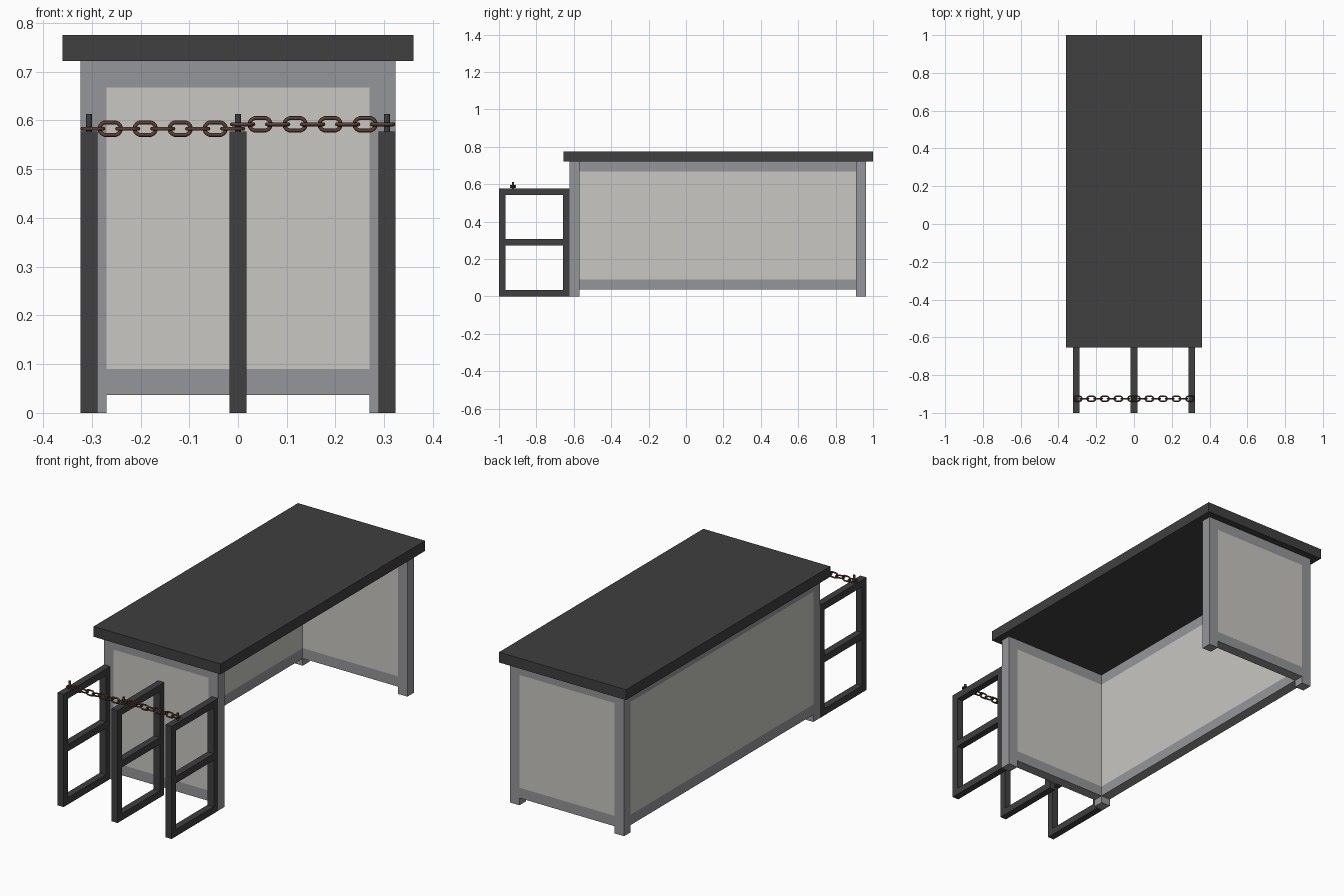
import bpy
import bmesh
import math
from mathutils import Matrix

cube = bpy.data.objects.get("Cube")
if cube:
    bpy.data.objects.remove(cube, do_unlink=True)


def material(name, rgb):
    mat = bpy.data.materials.new(name)
    mat.use_nodes = True
    mat.diffuse_color = (*rgb, 1)
    mat.node_tree.nodes["Principled BSDF"].inputs["Base Color"].default_value = (*rgb, 1)
    return mat


DARK = material("charcoal", (0.05, 0.05, 0.05))
FRAME = material("frame grey", (0.30, 0.305, 0.32))
PANEL = material("panel pale grey", (0.58, 0.57, 0.54))
RUST = material("rusty brown", (0.11, 0.05, 0.035))


def finish(name, bm, mat):
    mesh = bpy.data.meshes.new(name)
    bm.to_mesh(mesh)
    bm.free()
    mesh.materials.append(mat)
    obj = bpy.data.objects.new(name, mesh)
    bpy.context.collection.objects.link(obj)
    return obj


def boxes(name, mat, *spans):
    """One object made of boxes, each given as (x0, x1), (y0, y1), (z0, z1)."""
    bm = bmesh.new()
    for span in spans:
        mid = [(a + b) / 2 for a, b in span]
        size = [b - a for a, b in span]
        bmesh.ops.create_cube(bm, size=1, matrix=Matrix.Translation(mid) @ Matrix.Diagonal((*size, 1)))
    return finish(name, bm, mat)


# Desk top
UNDER = 0.722
boxes("desk_top", DARK, ((-0.36, 0.36), (-0.655, 1), (UNDER, 0.775)))

# Corner posts
OUT, IN = 0.323, 0.27
ends = {"front": (-0.623, -0.57), "back": (0.91, 0.963)}
sides = {"right": (-OUT, -IN), "left": (IN, OUT)}
for end, ys in ends.items():
    for side, xs in sides.items():
        boxes(f"{end}_{side}_post", FRAME, (xs, ys, (0, UNDER)))

# Walls: flush rails above and below a panel, one long side left open
LOW, BOTTOM, TOP = 0.037, 0.09, 0.668
walls = {end: ((-IN, IN), ys) for end, ys in ends.items()}
walls["side"] = (sides["right"], (ends["front"][1], ends["back"][0]))
for name, (xs, ys) in walls.items():
    boxes(f"{name}_rails", FRAME, (xs, ys, (LOW, BOTTOM)), (xs, ys, (TOP, UNDER)))
    boxes(f"{name}_panel", PANEL, (xs, ys, (BOTTOM, TOP)))

# Divider frames with a peg on each
HEIGHT, BAR, CHAIN_Y = 0.577, 0.035, -0.925
BACK = ends["front"][0]
for label, x in (("right", -0.306), ("middle", 0), ("left", 0.306)):
    xs = (x - BAR / 2, x + BAR / 2)
    inner = (-1 + BAR, BACK - BAR)
    boxes(f"{label}_divider_frame", DARK,
          (xs, (-1, -1 + BAR), (0, HEIGHT)),
          (xs, (BACK - BAR, BACK), (0, HEIGHT)),
          (xs, inner, (0, BAR)),
          (xs, inner, (0.272, 0.272 + BAR)),
          (xs, inner, (HEIGHT - BAR, HEIGHT)))
    bm = bmesh.new()
    bmesh.ops.create_cone(bm, cap_ends=True, segments=12, radius1=0.006, radius2=0.006, depth=0.04,
                          matrix=Matrix.Translation((x, CHAIN_Y, HEIGHT + 0.016)))
    finish(f"{label}_peg", bm, DARK)


# Chains: stretched rings, alternately flat and upright
def add_link(bm, x, z, upright, ring=14, tube=8, major=0.013, minor=0.004, stretch=0.009):
    turn = Matrix.Rotation(math.pi / 2 if upright else 0, 4, "X")
    place = Matrix.Translation((x, CHAIN_Y, z)) @ turn
    loops = []
    for i in range(ring):
        a = math.tau * i / ring
        loop = []
        for j in range(tube):
            b = math.tau * j / tube
            r = major + minor * math.cos(b)
            co = (r * math.cos(a) + math.copysign(stretch, math.cos(a)), r * math.sin(a), minor * math.sin(b))
            loop.append(bm.verts.new(co))
        loops.append(loop)
    for i in range(ring):
        p, q = loops[i], loops[(i + 1) % ring]
        for j in range(tube):
            k = (j + 1) % tube
            bm.faces.new((p[j], q[j], q[k], p[k])).smooth = True
    bmesh.ops.transform(bm, matrix=place, verts=[v for loop in loops for v in loop])


STEP = 0.0359
for label, start, z in (("right", -0.298, 0.583), ("left", 0.0095, 0.592)):
    bm = bmesh.new()
    for n in range(9):
        add_link(bm, start + n * STEP, z, n % 2 == 1)
    finish(f"{label}_chain", bm, RUST)
